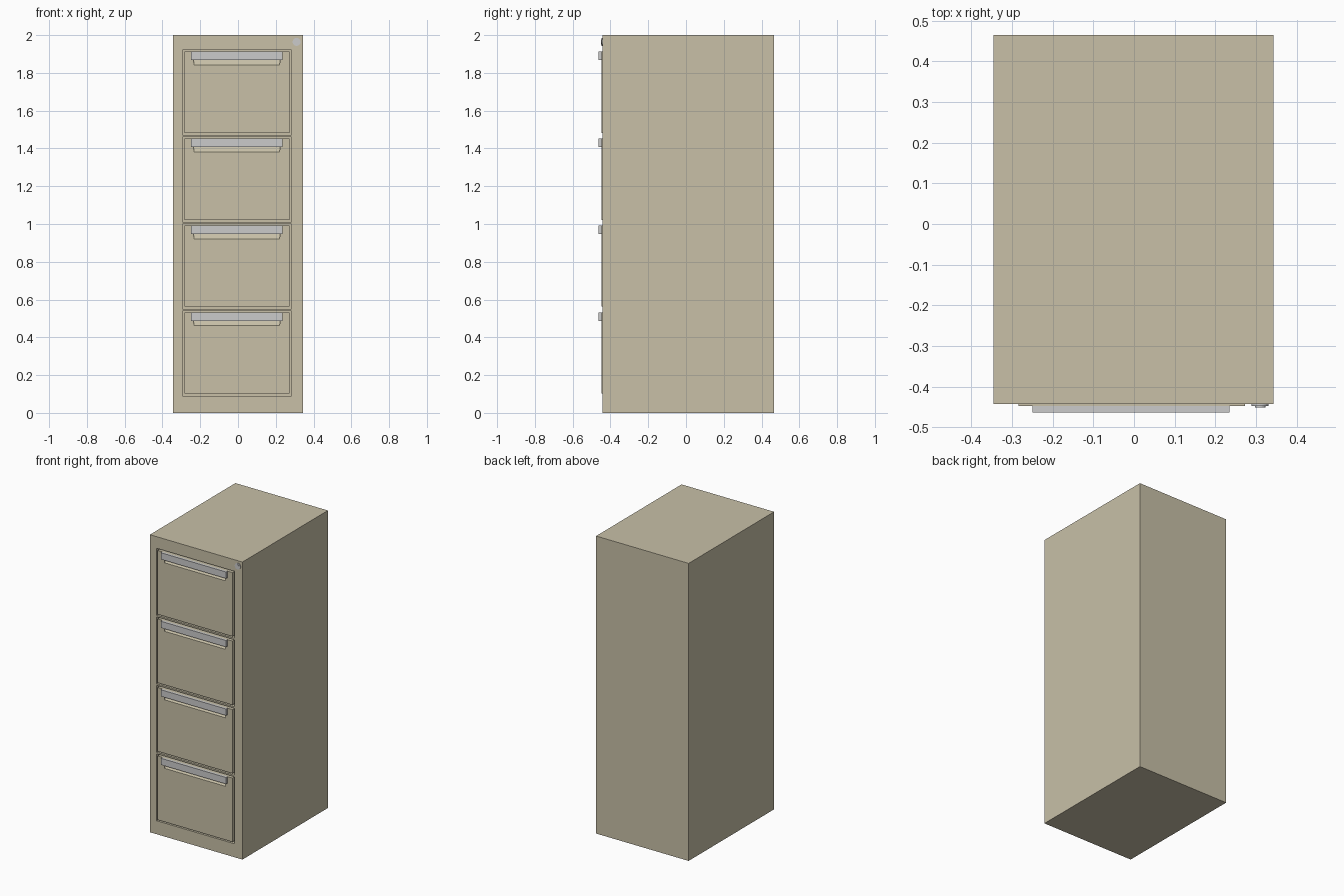
import bpy, bmesh
from mathutils import Matrix

if "Cube" in bpy.data.objects:
    bpy.data.objects.remove(bpy.data.objects["Cube"])

PITCH, FRONT = 0.4605, -0.443


def material(name, color):
    m = bpy.data.materials.new(name)
    m.diffuse_color = (*color, 1)
    m.use_nodes = True
    m.node_tree.nodes["Principled BSDF"].inputs["Base Color"].default_value = m.diffuse_color
    return m


PAINT = material("olive_paint", (0.58, 0.53, 0.39))
METAL = material("light_metal", (0.75, 0.75, 0.78))


def make(name, bm, mat):
    bmesh.ops.recalc_face_normals(bm, faces=bm.faces)
    mesh = bpy.data.meshes.new(name)
    bm.to_mesh(mesh)
    bm.free()
    ob = bpy.data.objects.new(name, mesh)
    ob.data.materials.append(mat)
    bpy.context.collection.objects.link(ob)
    return ob


def box_bm(x, y, z):
    bm = bmesh.new()
    bmesh.ops.create_cube(bm, size=1)
    for v in bm.verts:
        v.co = [r[0] if c < 0 else r[1] for c, r in zip(v.co, (x, y, z))]
    return bm


def box(name, x, y, z, mat=PAINT):
    return make(name, box_bm(x, y, z), mat)


def cut(ob, cutter):
    mod = ob.modifiers.new("cut", 'BOOLEAN')
    mod.operation, mod.solver, mod.object = 'DIFFERENCE', 'EXACT', cutter
    bpy.context.view_layer.objects.active = ob
    bpy.ops.object.modifier_apply(modifier=mod.name)
    bpy.data.objects.remove(cutter)


def disc(name, r, y0, y1, sides=24):
    bm = bmesh.new()
    place = Matrix.Translation((0.31, (y0 + y1) / 2, 1.964)) @ Matrix.Rotation(1.5707963, 4, 'X')
    bmesh.ops.create_cone(bm, cap_ends=True, segments=sides, radius1=r, radius2=r,
                          depth=abs(y1 - y0), matrix=place)
    return make(name, bm, METAL)


# Cabinet shell with four shallow drawer openings
cabinet = box("cabinet_body", (-0.345, 0.343), (FRONT, 0.465), (0, 2))
for i in range(4):
    dz = -PITCH * i
    cut(cabinet, box("opening_cutter", (-0.295, 0.284), (-0.5, FRONT + 0.025),
                     (1.472 + dz, 1.922 + dz)))

# Top drawer front with a sloped finger scoop under the handle
drawer = box("drawer_front_1", (-0.284, 0.273), (-0.4475, FRONT + 0.027), (1.483, 1.912))
scoop = box_bm((-0.238, 0.226), (-0.449, -0.426), (1.841, 1.885))
for v in scoop.verts:
    if v.co.z < 1.85:
        if v.co.y > -0.44:
            v.co.z = 1.869
        v.co.x += (0.15 if v.co.x < 0 else -0.15) * (1.885 - v.co.z)
cut(drawer, make("scoop_cutter", scoop, PAINT))

# Handle bar across the top of the drawer
handle = box("drawer_handle_1", (-0.249, 0.235), (-0.463, -0.446), (1.868, 1.912), METAL)

# Repeat drawers and handles downwards
for part in (drawer, handle):
    for i in range(1, 4):
        ob = part.copy()
        ob.name = f"{part.name[:-1]}{i + 1}"
        ob.location.z = -PITCH * i
        bpy.context.collection.objects.link(ob)

# Lock in the upper right corner
disc("lock_ring", 0.021, FRONT + 0.002, -0.448)
disc("lock_cylinder", 0.013, FRONT + 0.002, -0.451)
